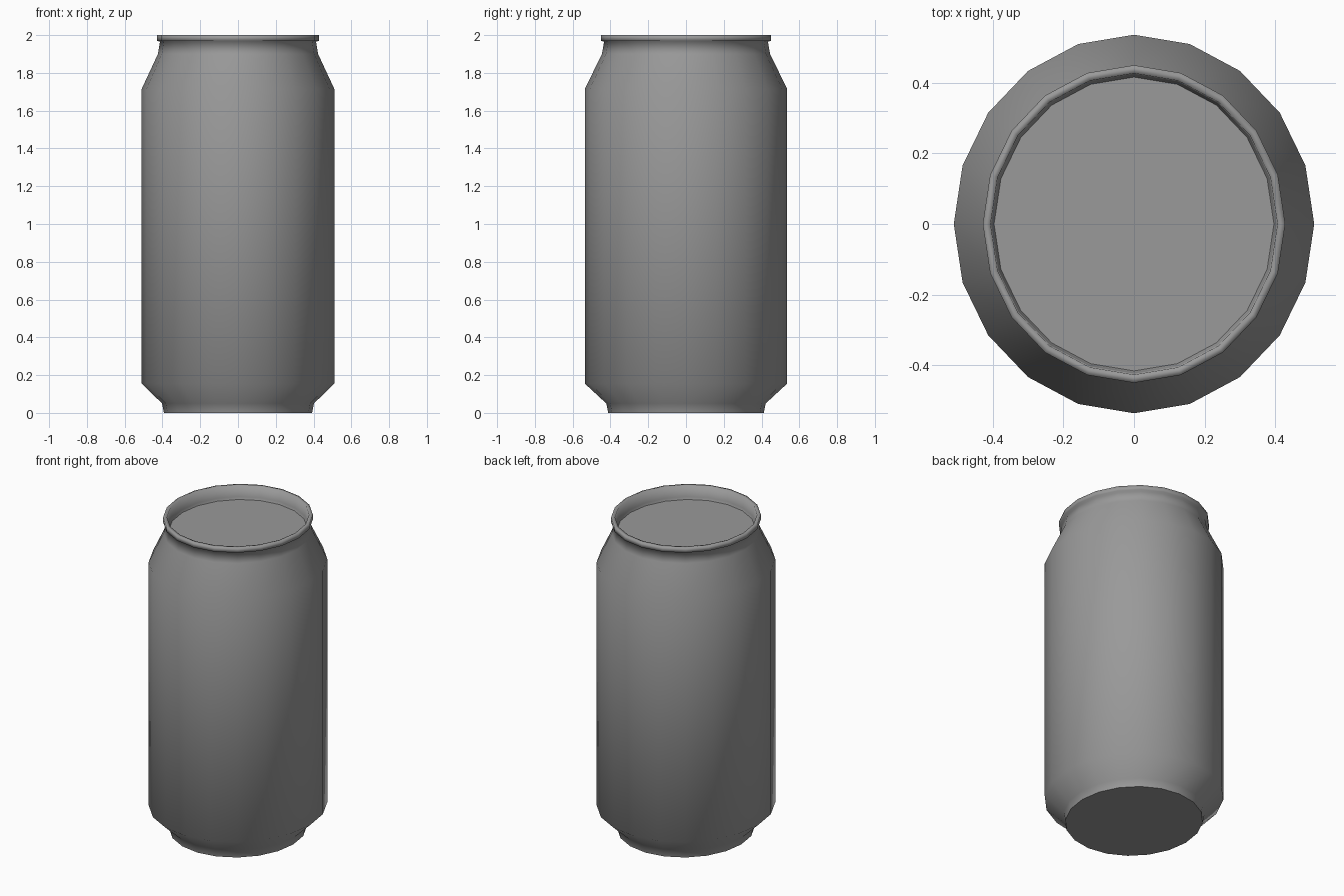
import bpy, bmesh, math

if "Cube" in bpy.data.objects:
    bpy.data.objects.remove(bpy.data.objects["Cube"])

SIDES = 20
DEPTH = 1.05  # the can is slightly oval: deeper in y than in x

# (radius, height) from the base, up the outside, over the rim and down to the lid
PROFILE = [
    (0.392, 0.0), (0.402, 0.05), (0.51, 0.155), (0.51, 1.715),
    (0.424, 1.90), (0.413, 1.965), (0.428, 1.97), (0.428, 2.0),
    (0.406, 2.0), (0.402, 1.93), (0.396, 1.915),
]


def ring(bm, radius, z):
    steps = [2 * math.pi * i / SIDES for i in range(SIDES)]
    return [bm.verts.new((radius * math.cos(a), radius * DEPTH * math.sin(a), z))
            for a in steps]


# Can body: smooth lathed wall, closed by a flat base and a flat recessed lid
bm = bmesh.new()
rings = [ring(bm, r, z) for r, z in PROFILE]
for low, high in zip(rings, rings[1:]):
    for i in range(SIDES):
        j = (i + 1) % SIDES
        wall = bm.faces.new((low[i], low[j], high[j], high[i]))
        wall.smooth = True
bm.faces.new(rings[0][::-1])
bm.faces.new(rings[-1])

mesh = bpy.data.meshes.new("drink_can")
bm.to_mesh(mesh)
bm.free()
can = bpy.data.objects.new("drink_can", mesh)
bpy.context.collection.objects.link(can)

# Dark grey metal
metal = bpy.data.materials.new("dark_metal")
metal.diffuse_color = (0.32, 0.32, 0.32, 1)
metal.use_nodes = True
metal.node_tree.nodes["Principled BSDF"].inputs["Base Color"].default_value = metal.diffuse_color
mesh.materials.append(metal)
